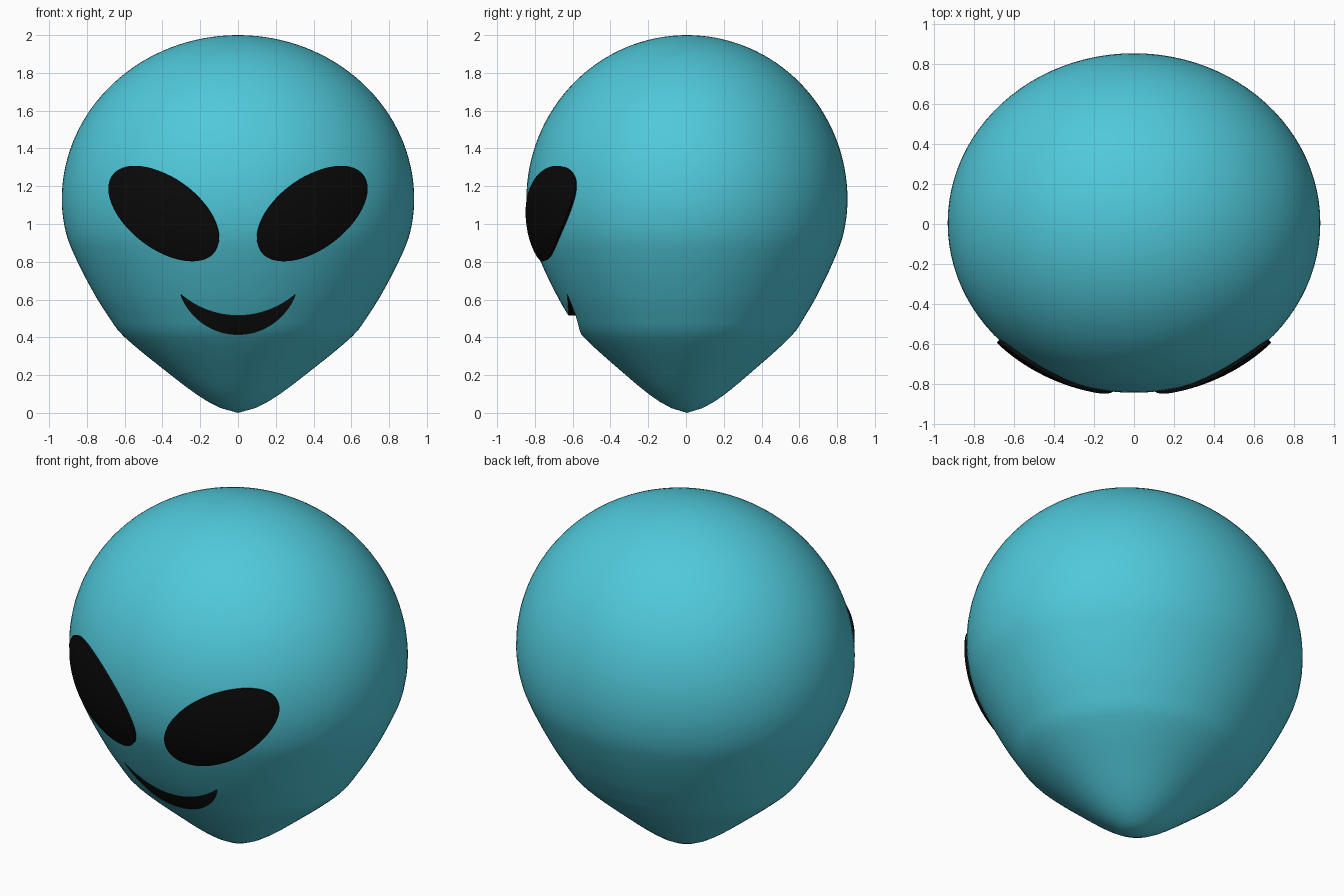
import bpy, bmesh, math
from mathutils import Vector

cube = bpy.data.objects.get("Cube")
if cube:
    bpy.data.objects.remove(cube, do_unlink=True)

# Head proportions: widest height, half width, dome height, depth ratio
WIDE_Z, HALF_W, DOME, DEPTH, SHIFT = 1.13, 0.933, 0.87, 0.911, 0.005
# Lower profile (height, half width) from chin to widest point
CHIN = [(0, 0), (0.025, 0.09), (0.085, 0.2), (0.2, 0.355), (0.41, 0.61), (0.51, 0.685),
        (0.62, 0.755), (0.8, 0.85), (0.95, 0.91), (WIDE_Z, HALF_W)]


def material(name, rgb, rough):
    m = bpy.data.materials.new(name)
    m.use_nodes = True
    m.diffuse_color = (*rgb, 1)
    bsdf = m.node_tree.nodes["Principled BSDF"]
    bsdf.inputs["Base Color"].default_value = (*rgb, 1)
    bsdf.inputs["Roughness"].default_value = rough
    return m


skin = material("turquoise", (0.08, 0.58, 0.70), 0.5)
black = material("black", (0.003, 0.003, 0.003), 0.5)


def slope(i):
    if i == len(CHIN) - 1:
        return 0
    a, b = CHIN[max(i - 1, 0)], CHIN[i + 1]
    return (b[1] - a[1]) / (b[0] - a[0])


def radius(z):
    """Half width of the head at a height."""
    if z >= WIDE_Z:
        return HALF_W * math.sqrt(max(0, 1 - ((z - WIDE_Z) / DOME) ** 2))
    i = max(k for k in range(len(CHIN) - 1) if CHIN[k][0] <= z)
    (z0, r0), (z1, r1) = CHIN[i], CHIN[i + 1]
    h, t = z1 - z0, (z - z0) / (z1 - z0)
    return (r0 * (1 + 2 * t) * (1 - t) ** 2 + slope(i) * h * t * (1 - t) ** 2
            + r1 * t * t * (3 - 2 * t) + slope(i + 1) * h * t * t * (t - 1))


def face_y(x, z):
    return SHIFT - DEPTH * math.sqrt(max(0, radius(z) ** 2 - x * x))


def on_face(x, z, lift):
    """Point on the front of the head, lifted along the surface normal."""
    e = 0.005
    n = Vector(((face_y(x + e, z) - face_y(x - e, z)) / (2 * e), -1,
                (face_y(x, z + e) - face_y(x, z - e)) / (2 * e))).normalized()
    return Vector((x, face_y(x, z), z)) + n * lift


def finish(name, bm, mats, index=0):
    bmesh.ops.recalc_face_normals(bm, faces=bm.faces)
    for f in bm.faces:
        f.material_index = index
    me = bpy.data.meshes.new(name)
    bm.to_mesh(me)
    bm.free()
    for m in mats:
        me.materials.append(m)
    ob = bpy.data.objects.new(name, me)
    bpy.context.collection.objects.link(ob)
    return ob


def slab(name, nu, nv, inner, outer, mats, index=0):
    """Closed slab between two surfaces given over u, v in 0..1."""
    bm = bmesh.new()
    uv = [(i / nu, j / nv) for i in range(nu + 1) for j in range(nv + 1)]
    layers = [[bm.verts.new(fn(u, v)) for u, v in uv] for fn in (inner, outer)]
    w = nv + 1
    for vs in layers:
        for i in range(nu):
            for j in range(nv):
                a = i * w + j
                bm.faces.new((vs[a], vs[a + w], vs[a + w + 1], vs[a + 1]))
    # Walls around the border
    rim = ([i * w for i in range(nu)] + [nu * w + j for j in range(nv)]
           + [i * w + nv for i in range(nu, 0, -1)] + list(range(nv, 0, -1)))
    lo, hi = layers
    for a, b in zip(rim, rim[1:] + rim[:1]):
        bm.faces.new((lo[a], lo[b], hi[b], hi[a]))
    return finish(name, bm, mats, index)


def smooth(ob, degrees):
    bpy.ops.object.select_all(action="DESELECT")
    ob.select_set(True)
    bpy.context.view_layer.objects.active = ob
    bpy.ops.object.shade_smooth_by_angle(angle=math.radians(degrees))


# Head: stacked elliptical rings from chin to crown
SEG = 96
heights = [CHIN[1][0] + (WIDE_Z - CHIN[1][0]) * k / 32 for k in range(32)]
heights += [WIDE_Z + DOME * math.sin(math.pi / 2 * k / 32) for k in range(32)]
bm = bmesh.new()
rings = []
for z in heights:
    r = radius(z)
    angles = [2 * math.pi * k / SEG for k in range(SEG)]
    rings.append([bm.verts.new((r * math.cos(a), SHIFT + DEPTH * r * math.sin(a), z)) for a in angles])
tip = bm.verts.new((0, SHIFT, 0))
crown = bm.verts.new((0, SHIFT, WIDE_Z + DOME))
for k in range(SEG):
    n = (k + 1) % SEG
    for a, b in zip(rings, rings[1:]):
        bm.faces.new((a[k], a[n], b[n], b[k]))
    bm.faces.new((tip, rings[0][n], rings[0][k]))
    bm.faces.new((crown, rings[-1][k], rings[-1][n]))
head = finish("head", bm, (skin, black))


# Mouth: smiling crescent between two arcs, engraved in the head
def arc(t, low, half=0.305, top=0.63):
    rise = top - low
    r = (half * half + rise * rise) / (2 * rise)
    a = math.asin(half / r) * t
    return r * math.sin(a), low + r - r * math.cos(a)


def crescent(u, v):
    t = (2 * u - 1) * 0.985
    (x0, z0), (x1, z1) = arc(t, 0.415), arc(t, 0.515)
    return x0 + (x1 - x0) * v, z0 + (z1 - z0) * v


def mouth_floor(u, v):
    x, z = crescent(u, v)
    return x, face_y(x, z) + 0.012 + 0.028 * v, z


def mouth_front(u, v):
    x, z = crescent(u, v)
    return x, -1, z


cutter = slab("mouth_cutter", 40, 4, mouth_floor, mouth_front, (skin, black), 1)
cutter.hide_render = True
cut = head.modifiers.new("mouth", "BOOLEAN")
cut.operation, cut.solver, cut.object = "DIFFERENCE", "EXACT", cutter
bpy.context.view_layer.objects.active = head
bpy.ops.object.modifier_apply(modifier=cut.name)
bpy.data.objects.remove(cutter, do_unlink=True)
smooth(head, 35)


# Eyes: slanted oval plates wrapped on the face
def make_eye(name, side):
    tilt = math.radians(37)

    def oval(u, v):
        # Square grid mapped to a disc, then stretched and tilted
        a, b = 2 * u - 1, 2 * v - 1
        p = 0.332 * a * math.sqrt(1 - b * b / 2)
        q = 0.183 * b * math.sqrt(1 - a * a / 2)
        return (side * (0.387 + p * math.cos(tilt) - q * math.sin(tilt)),
                1.057 + p * math.sin(tilt) + q * math.cos(tilt))

    eye = slab(name, 24, 24, lambda u, v: on_face(*oval(u, v), -0.02),
               lambda u, v: on_face(*oval(u, v), 0.018), (black,))
    smooth(eye, 40)


make_eye("left_eye", 1)
make_eye("right_eye", -1)
